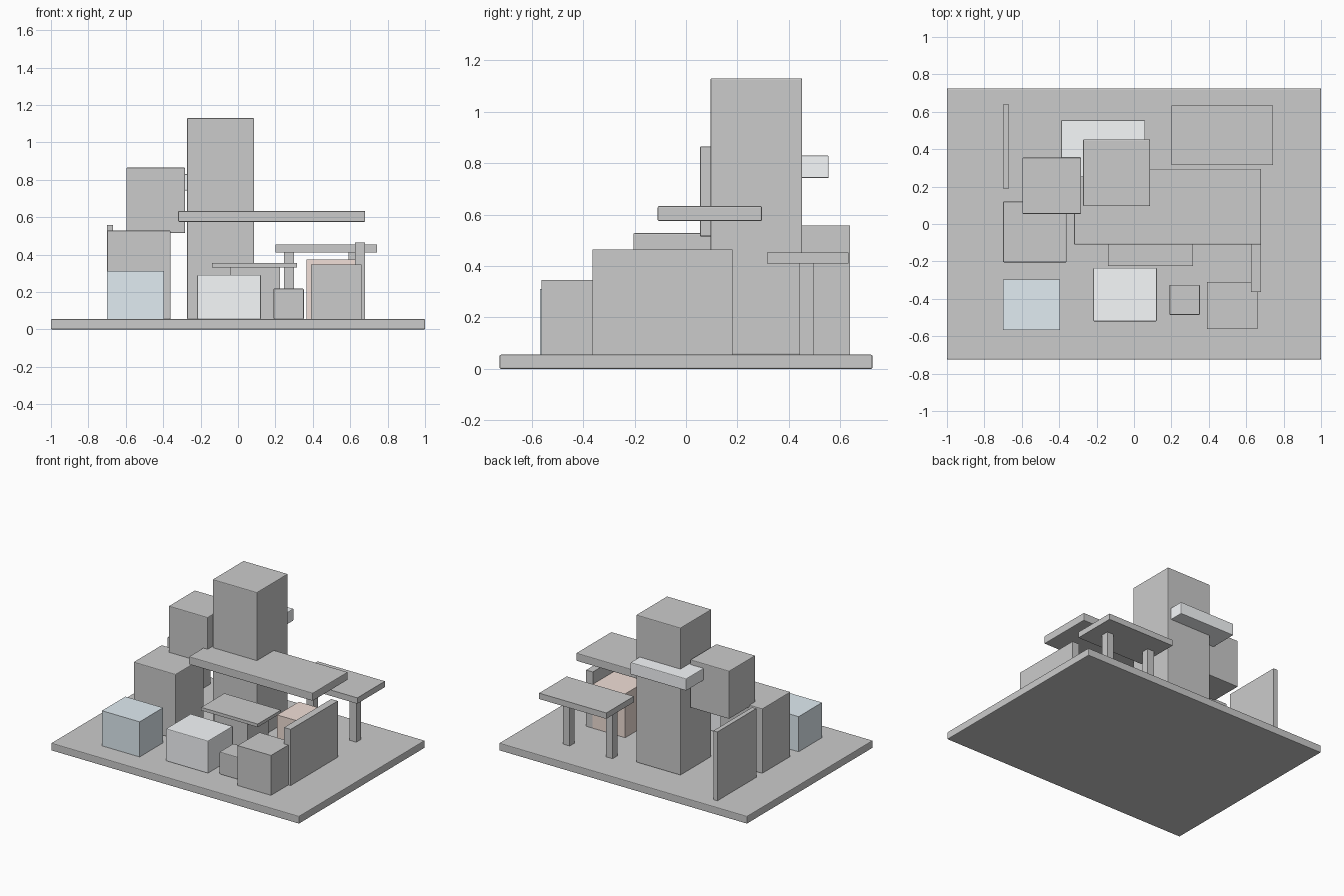
import bpy

if "Cube" in bpy.data.objects:
    bpy.data.objects.remove(bpy.data.objects["Cube"])


def material(name, rgb):
    m = bpy.data.materials.new(name)
    m.diffuse_color = (*rgb, 1)
    m.use_nodes = True
    m.node_tree.nodes["Principled BSDF"].inputs["Base Color"].default_value = m.diffuse_color
    return m


def box(name, x, y, z, mat=None, bevel=0):
    """Box from (min, max) ranges on each axis."""
    bpy.ops.mesh.primitive_cube_add(size=1)
    o = bpy.context.object
    o.name = name
    o.location = [(a + b) / 2 for a, b in (x, y, z)]
    o.scale = [b - a for a, b in (x, y, z)]
    bpy.ops.object.transform_apply(location=False, rotation=False, scale=True)
    if bevel:
        mod = o.modifiers.new("soft_edges", 'BEVEL')
        mod.width = bevel
        mod.segments = 2
    if mat:
        o.data.materials.append(mat)
    return o


pale = material("pale", (0.93, 0.95, 0.97))
blue = material("blue", (0.75, 0.84, 0.89))
pink = material("pink", (0.88, 0.74, 0.68))
dark = material("dark", (0.64, 0.65, 0.65))

G = 0.055   # top of the base plate
B = 0.005   # edge softening

# Base plate
box("base_plate", (-1, 1), (-0.725, 0.725), (0, G), bevel=B)

# Tower with the volumes stacked around it
box("tower", (-0.272, 0.086), (0.095, 0.452), (G, 1.13), bevel=B)
box("raised_block", (-0.597, -0.283), (0.054, 0.355), (0.515, 0.865), bevel=B)
box("long_slab", (-0.32, 0.68), (-0.11, 0.295), (0.575, 0.633), bevel=B)
box("rear_balcony", (-0.39, 0.06), (0.25, 0.555), (0.742, 0.83), pale, B)
box("left_block", (-0.70, -0.36), (-0.205, 0.12), (G, 0.528), bevel=B)

# Standing walls
box("right_wall", (0.626, 0.679), (-0.363, 0.18), (G, 0.465))
box("left_wall", (-0.70, -0.667), (0.19, 0.638), (G, 0.557))

# Canopy on two posts
box("canopy_top", (0.2, 0.742), (0.315, 0.633), (0.41, 0.453))
for i, cx in enumerate((0.272, 0.618)):
    box(f"canopy_post_{i}", (cx - 0.027, cx + 0.027), (0.442, 0.496), (G, 0.411))

# Low pavilion under the long slab
box("pavilion_body", (-0.043, 0.225), (-0.21, 0.03), (G, 0.332))
box("pavilion_roof", (-0.14, 0.316), (-0.224, 0.043), (0.331, 0.354))

# Small boxes on the plate
box("blue_box", (-0.70, -0.396), (-0.568, -0.298), (G, 0.311), blue)
box("pale_box", (-0.218, 0.122), (-0.52, -0.235), (G, 0.291), pale, B)
box("small_box", (0.19, 0.352), (-0.486, -0.325), (G, 0.218), bevel=B)
box("dark_box", (0.39, 0.66), (-0.562, -0.31), (G, 0.346), dark)
box("pink_box", (0.365, 0.63), (-0.07, 0.18), (G, 0.375), pink)
